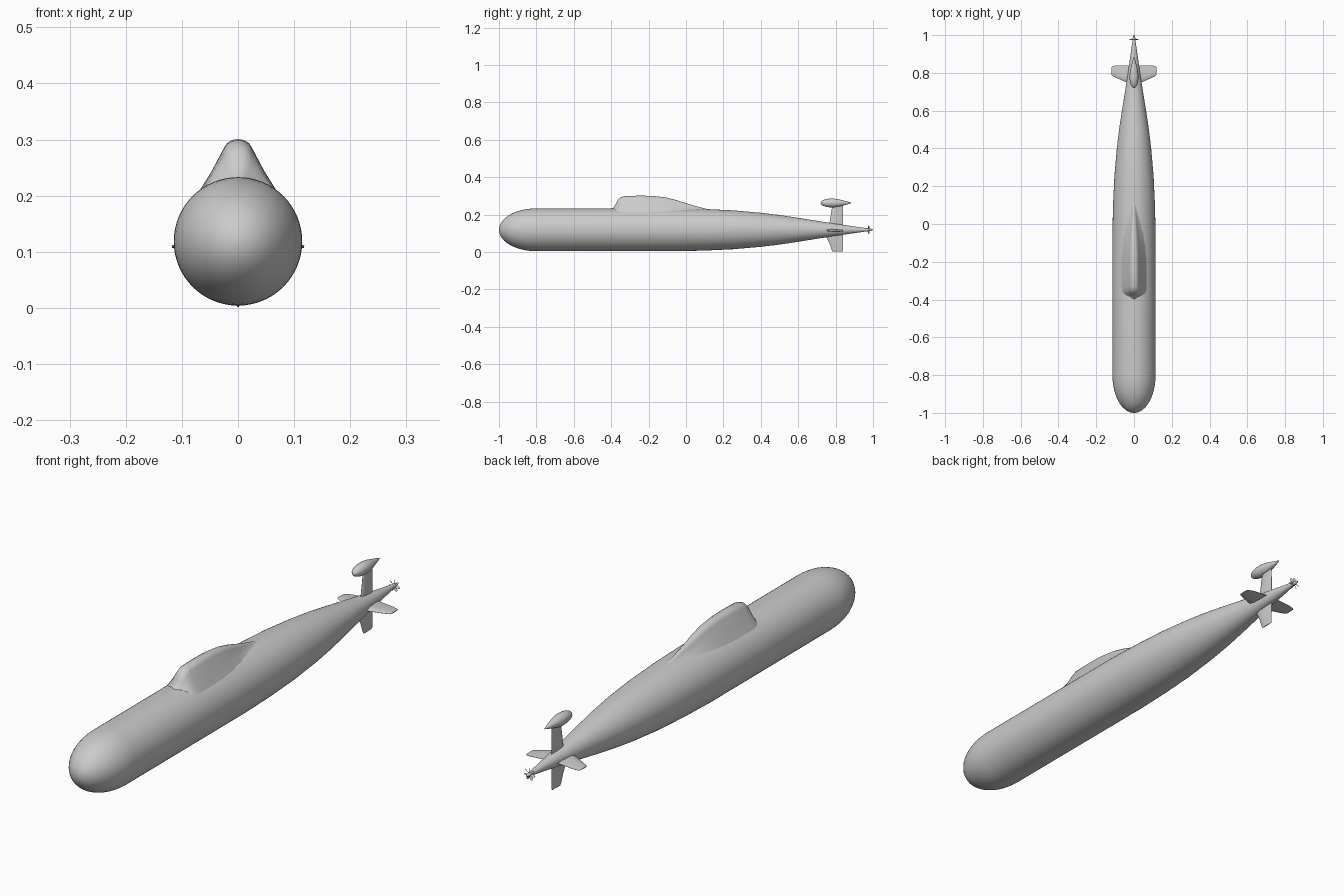
import bpy, bmesh, math
from mathutils import Vector

if "Cube" in bpy.data.objects:
    bpy.data.objects.remove(bpy.data.objects["Cube"])

AXIS = 0.1185   # height of the hull centreline


def loft(name, rings, angle=40):
    """Skin a list of equal-length closed rings and cap both ends."""
    bm = bmesh.new()
    loops = [[bm.verts.new(p) for p in ring] for ring in rings]
    n = len(loops[0])
    for a, b in zip(loops, loops[1:]):
        for i in range(n):
            j = (i + 1) % n
            bm.faces.new((a[i], a[j], b[j], b[i]))
    bm.faces.new(loops[0])
    bm.faces.new(loops[-1])
    bmesh.ops.recalc_face_normals(bm, faces=bm.faces)
    mesh = bpy.data.meshes.new(name)
    bm.to_mesh(mesh)
    bm.free()
    obj = bpy.data.objects.new(name, mesh)
    bpy.context.collection.objects.link(obj)
    bpy.ops.object.select_all(action='DESELECT')
    obj.select_set(True)
    bpy.context.view_layer.objects.active = obj
    bpy.ops.object.shade_smooth_by_angle(angle=math.radians(angle))
    return obj


def body(name, profile, z, n):
    """Body of revolution along y from (y, radius) pairs."""
    turn = [2 * math.pi * i / n for i in range(n)]
    return loft(name, [[(r * math.cos(t), y, z + r * math.sin(t)) for t in turn]
                       for y, r in profile])


def fin(name, direction, stations):
    """Streamlined fin; stations are (span from axis, leading y, trailing y, thickness)."""
    d = Vector(direction)
    side = d.cross(Vector((0, 1, 0)))
    section = [(0, 0), (0.06, 0.3), (0.3, 0.5), (0.65, 0.32), (1, 0.04),
               (1, -0.04), (0.65, -0.32), (0.3, -0.5), (0.06, -0.3)]
    origin = Vector((0, 0, AXIS))
    rings = []
    for s, y0, y1, th in stations:
        rings.append([origin + d * s + Vector((0, y0 + (y1 - y0) * u, 0)) + side * th * v
                      for u, v in section])
    return loft(name, rings)


# Hull: elliptical nose, parallel middle, long tapered stern
R = 0.1145
nose = []
for i in range(13):
    a = math.radians(2 + 88 * i / 12)
    nose.append((-0.8 - 0.2 * math.cos(a), R * math.sin(a)))
stern = [(-0.4, R), (-0.05, R), (0.1, 0.111), (0.25, 0.104), (0.4, 0.091), (0.5, 0.079),
         (0.6, 0.064), (0.7, 0.048), (0.8, 0.032), (0.9, 0.018), (0.97, 0.008)]
body("hull", nose + stern, AXIS, 64)

# Sail: (y, top height, shoulder half width, base half width)
sail = [(-0.405, 0.228, 0.012, 0.03), (-0.388, 0.238, 0.018, 0.048),
        (-0.375, 0.258, 0.021, 0.058), (-0.365, 0.278, 0.022, 0.064),
        (-0.352, 0.291, 0.023, 0.067), (-0.33, 0.299, 0.024, 0.069),
        (-0.25, 0.301, 0.024, 0.069), (-0.18, 0.300, 0.023, 0.067),
        (-0.11, 0.292, 0.021, 0.062), (-0.05, 0.277, 0.018, 0.054),
        (0.0, 0.261, 0.015, 0.045), (0.06, 0.243, 0.011, 0.034),
        (0.11, 0.230, 0.007, 0.022), (0.15, 0.222, 0.004, 0.012)]
rings = []
for y, top, w, b in sail:
    foot = AXIS + math.sqrt(R * R - b * b) - 0.008
    drop = min(0.014, (top - foot) * 0.4)
    mid = (top - drop + foot) / 2
    half = [(b + 0.004, foot), ((w + b) / 2, mid), (w, top - drop),
            (w * 0.8, top - drop * 0.5), (w * 0.42, top - drop * 0.12)]
    ring = [(x, y, z) for x, z in half] + [(0, y, top)]
    ring += [(-x, y, z) for x, z in reversed(half)]
    rings.append(ring)
loft("sail", rings, 60)

# Stern planes, mirrored left and right
for label, sx in (("right", 1), ("left", -1)):
    fin("stern_plane_" + label, (sx, 0, -0.08),
        [(0.01, 0.735, 0.84, 0.014), (0.04, 0.75, 0.84, 0.012), (0.09, 0.772, 0.84, 0.009),
         (0.112, 0.783, 0.836, 0.007), (0.118, 0.79, 0.832, 0.004)])

# Rudders above and below
fin("upper_rudder", (0, 0, 1),
    [(0.0, 0.745, 0.84, 0.014), (0.04, 0.768, 0.84, 0.012), (0.135, 0.783, 0.84, 0.009)])
fin("lower_rudder", (0, 0, -1),
    [(0.0, 0.73, 0.84, 0.014), (0.04, 0.75, 0.84, 0.012), (0.075, 0.768, 0.84, 0.01),
     (0.108, 0.779, 0.84, 0.007), (0.1165, 0.785, 0.838, 0.004)])

# Teardrop pod on the upper rudder
body("tail_pod", [(0.72, 0.001), (0.723, 0.008), (0.73, 0.0135), (0.745, 0.0195),
                  (0.765, 0.023), (0.79, 0.0235), (0.82, 0.019), (0.85, 0.011),
                  (0.87, 0.006), (0.885, 0.001)], 0.262, 24)

# Propeller: hub and twisted blades
body("propeller_hub", [(0.962, 0.008), (0.97, 0.0085), (0.985, 0.007), (0.995, 0.004),
                       (1.0, 0.001)], AXIS, 16)
BLADES = 7
for k in range(BLADES):
    a = 2 * math.pi * k / BLADES + math.pi / 2
    out = Vector((math.cos(a), 0, math.sin(a)))
    tang = Vector((-math.sin(a), 0, math.cos(a)))
    rings = []
    for r, chord, pitch in ((0.004, 0.007, 60), (0.013, 0.010, 45), (0.02, 0.009, 35),
                            (0.024, 0.004, 30)):
        p = math.radians(pitch)
        along = tang * math.cos(p) + Vector((0, math.sin(p), 0))
        thick = out.cross(along)
        c = Vector((0, 0.977, AXIS)) + out * r
        rings.append([c + along * chord / 2, c + thick * 0.0008,
                      c - along * chord / 2, c - thick * 0.0008])
    loft("propeller_blade_%d" % (k + 1), rings)
